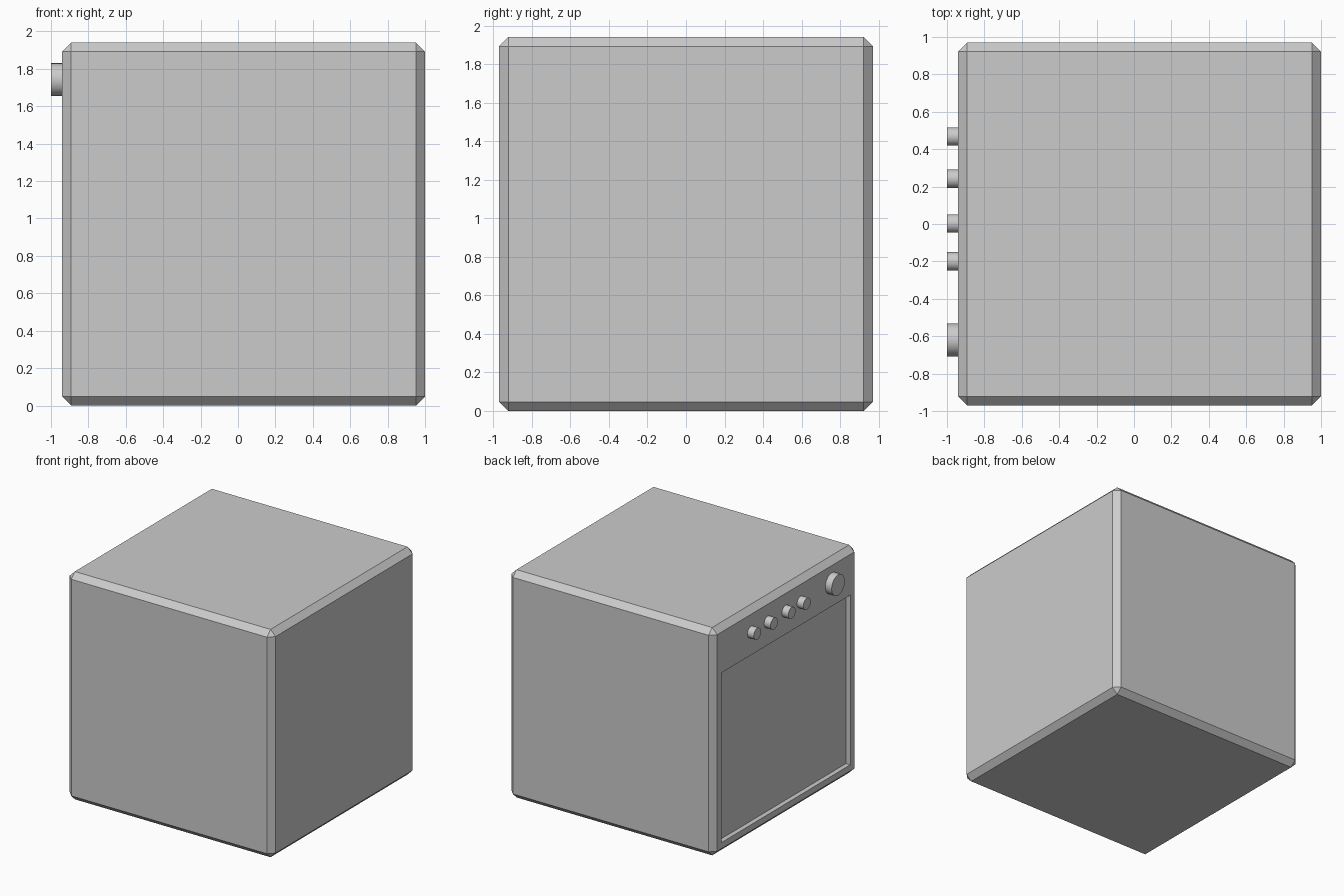
import bpy, bmesh, math

if "Cube" in bpy.data.objects:
    bpy.data.objects.remove(bpy.data.objects["Cube"])

X0, X1 = -0.94, 1.0     # body extents; the control face looks toward -x
HALF_Y, HEIGHT = 0.97, 1.94
CHAMFER = 0.048

# Oven body: chamfered box with a shallow recessed door panel
bm = bmesh.new()
bmesh.ops.create_cube(bm, size=1)
for v in bm.verts:
    v.co = ((X0 + X1) / 2 + v.co.x * (X1 - X0), v.co.y * 2 * HALF_Y, (v.co.z + 0.5) * HEIGHT)
bmesh.ops.bevel(bm, geom=bm.edges[:], offset=CHAMFER, offset_type='OFFSET',
                segments=1, profile=0.5, affect='EDGES')
bm.normal_update()
face = min(bm.faces, key=lambda f: f.calc_center_median().x)
bmesh.ops.inset_individual(bm, faces=[face], thickness=0.05)
for v in face.verts:
    v.co.y = math.copysign(0.868, v.co.y)
    v.co.z = 1.545 if v.co.z > HEIGHT / 2 else 0.1
floor = bmesh.ops.extrude_discrete_faces(bm, faces=[face])['faces'][0]
bmesh.ops.translate(bm, vec=(0.04, 0, 0), verts=floor.verts[:])
mesh = bpy.data.meshes.new("oven_body")
bm.to_mesh(mesh)
bm.free()
bpy.context.collection.objects.link(bpy.data.objects.new("oven_body", mesh))


# Control knobs: short cylinders sticking out of the control face
def knob(name, y, radius):
    x_out, x_in = -1.0, X0 + 0.01
    bpy.ops.mesh.primitive_cylinder_add(vertices=32, radius=radius, depth=x_in - x_out,
                                        location=((x_out + x_in) / 2, y, 1.742),
                                        rotation=(0, math.pi / 2, 0))
    bpy.context.object.name = name
    bpy.ops.object.shade_smooth_by_angle()


for i, y in enumerate((0.468, 0.242, 0.003, -0.2)):
    knob(f"small_knob_{i + 1}", y, 0.049)
knob("large_knob", -0.62, 0.088)
